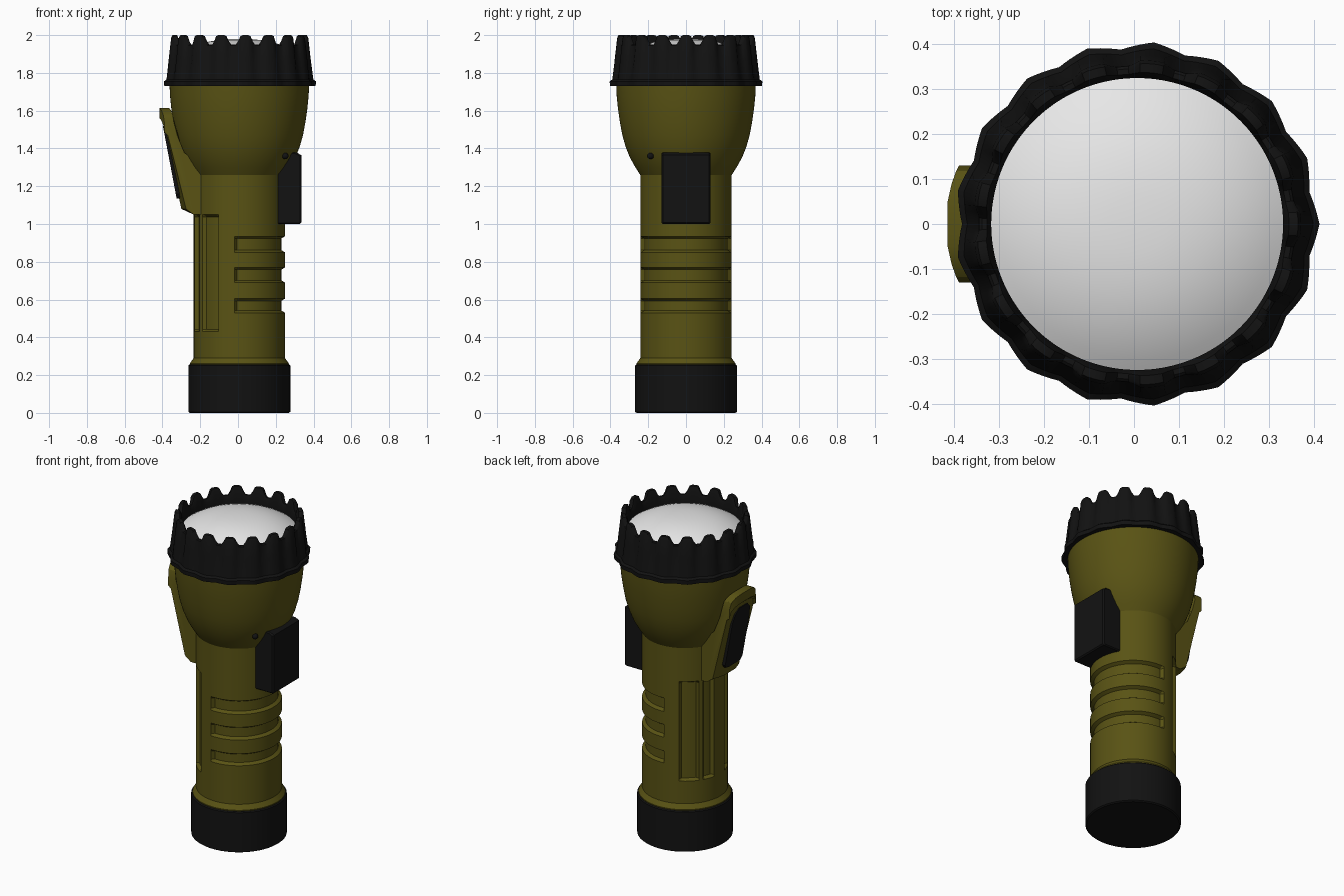
import bpy, bmesh, math

if "Cube" in bpy.data.objects:
    bpy.data.objects.remove(bpy.data.objects["Cube"])

CX = 0.007  # x of the torch axis


def material(name, col):
    m = bpy.data.materials.new(name)
    m.diffuse_color = (*col, 1)
    m.use_nodes = True
    m.node_tree.nodes["Principled BSDF"].inputs["Base Color"].default_value = m.diffuse_color
    return m


OLIVE = material("olive plastic", (0.10, 0.086, 0.007))
BLACK = material("black rubber", (0.006, 0.006, 0.006))
GLASS = material("pale lens", (0.8, 0.8, 0.8))


def finish(name, bm, mat, angle=30):
    bmesh.ops.recalc_face_normals(bm, faces=bm.faces)
    me = bpy.data.meshes.new(name)
    bm.to_mesh(me)
    bm.free()
    ob = bpy.data.objects.new(name, me)
    bpy.context.collection.objects.link(ob)
    me.materials.append(mat)
    bpy.ops.object.select_all(action='DESELECT')
    ob.select_set(True)
    bpy.context.view_layer.objects.active = ob
    bpy.ops.object.shade_smooth_by_angle(angle=math.radians(angle))
    return ob


def skin(name, rings, mat, angle=30):
    """Bridge closed rings of points and cap both ends."""
    bm = bmesh.new()
    rows = [[bm.verts.new(p) for p in ring] for ring in rings]
    n = len(rows[0])
    for a, b in zip(rows, rows[1:]):
        for i in range(n):
            j = (i + 1) % n
            bm.faces.new((a[i], a[j], b[j], b[i]))
    bm.faces.new(rows[0])
    bm.faces.new(rows[-1])
    return finish(name, bm, mat, angle)


def lathe(name, profile, mat, n=64, shape=None, angle=30):
    """Revolve (r, z) points; shape(k, degrees, r, z) may adjust r and z."""
    rings = []
    for k, (r, z) in enumerate(profile):
        ring = []
        for i in range(n):
            a = 360 * i / n
            rr, zz = shape(k, a, r, z) if shape else (r, z)
            t = math.radians(a)
            ring.append((CX + rr * math.cos(t), rr * math.sin(t), zz))
        rings.append(ring)
    return skin(name, rings, mat, angle)


# Tail cap
lathe("tail_cap", [(0.262, 0), (0.27, 0.006), (0.27, 0.25), (0.264, 0.256)], BLACK)

# Body: tube and reflector bowl, with finger grooves (+x) and long slots (-x)
GROOVES = [(0.53, 0.605), (0.69, 0.77), (0.85, 0.935)]
SLOT = (0.43, 1.05)
E = 0.012
levels = []
for lo, hi in GROOVES + [SLOT]:
    levels += [lo, lo + E, hi - E, hi]


def carve(k, a, r, z):
    off = min(a, 360 - a)  # angle away from +x
    if r < 0.2425 and 0.4 < z < 1.1:
        if off <= 93 and any(lo + E / 2 < z < hi - E / 2 for lo, hi in GROOVES):
            r -= 0.02
        if SLOT[0] + E / 2 < z < SLOT[1] - E / 2 and (119 < off < 142 or 150 < off < 167):
            r -= 0.02
    return r, z


tube = [(0.242, z) for z in sorted(levels)]
lathe("body", [(0.262, 0.25), (0.262, 0.262), (0.242, 0.29)] + tube +
      [(0.242, 1.26), (0.268, 1.3), (0.296, 1.35), (0.32, 1.41), (0.337, 1.47),
       (0.35, 1.54), (0.36, 1.61), (0.367, 1.68), (0.37, 1.75)],
      OLIVE, n=120, shape=carve)

# Toothed bezel: 17 ridges ending in teeth
#      ridge r, ridge z, valley r, valley z
BEZEL = [(0.355, 1.73, 0.355, 1.73), (0.404, 1.73, 0.39, 1.73), (0.406, 1.755, 0.39, 1.755),
         (0.392, 1.765, 0.378, 1.765), (0.377, 1.88, 0.362, 1.86), (0.365, 1.985, 0.352, 1.945),
         (0.358, 2.0, 0.346, 1.95), (0.338, 2.0, 0.334, 1.95), (0.325, 1.96, 0.325, 1.93),
         (0.325, 1.88, 0.325, 1.88)]


def teeth(k, a, r, z):
    d = abs((a * 17 / 360 + 0.5) % 1 - 0.5) * 2  # 0 on ridge, 1 in valley
    if k > 3:
        d = min(max((d - 0.3) / 0.5, 0), 1)
        d = d * d * (3 - 2 * d)
    r1, z1, r2, z2 = BEZEL[k]
    return r1 + (r2 - r1) * d, z1 + (z2 - z1) * d


lathe("bezel", [(b[0], b[1]) for b in BEZEL], BLACK, n=17 * 10, shape=teeth, angle=35)

# Domed lens
lathe("lens", [(0.327 * s, 1.98 - 0.085 * s ** 2.5) for s in
               (1, 0.93, 0.85, 0.75, 0.63, 0.5, 0.35, 0.2, 0.05)], GLASS)


def loft_y(name, sections, mat, angle=25):
    """sections: list of (y, [(x, z), ...])"""
    return skin(name, [[(x, y, z) for x, z in pts] for y, pts in sections], mat, angle)


# Switch box on +x
box = [(0.16, 1.0), (0.328, 1.0), (0.335, 1.007), (0.335, 1.365), (0.31, 1.378), (0.16, 1.378)]
inner = [(0.16, 1.006), (0.322, 1.006), (0.327, 1.012), (0.327, 1.36), (0.305, 1.372), (0.16, 1.372)]
loft_y("switch_box", [(-0.13, inner), (-0.123, box), (0.123, box), (0.13, inner)], BLACK)

# Small pin beside the switch
bm = bmesh.new()
bmesh.ops.create_uvsphere(bm, u_segments=12, v_segments=8, radius=0.017)
bmesh.ops.translate(bm, verts=bm.verts, vec=(0.25, -0.187, 1.36))
finish("pin", bm, BLACK)

# Hanger tab on -x: curved outer face, rounded top corners
TAB = [(-0.15, 1.05), (-0.235, 1.05), (-0.30, 1.08), (-0.397, 1.545), (-0.415, 1.56),
       (-0.415, 1.615), (-0.365, 1.615), (-0.347, 1.545), (-0.31, 1.38), (-0.15, 1.25)]


def tab_section(dx, dz):
    return [(x + (dx if x < -0.25 else 0), z - (dz if z > 1.5 else 0)) for x, z in TAB]


half = [(0.05, 0, 0), (0.09, 0.009, 0.012), (0.118, 0.019, 0.035), (0.13, 0.025, 0.075)]
loft_y("hanger_tab", [(-y, tab_section(dx, dz)) for y, dx, dz in reversed(half)] +
       [(y, tab_section(dx, dz)) for y, dx, dz in half], OLIVE)


# Black pad on the outer face of the tab
def pad(z0, z1):
    def face(z):
        return -0.30 - (z - 1.08) * 0.097 / 0.465
    return [(face(z0) + 0.02, z0), (face(z0) - 0.013, z0), (face(z1) - 0.006, z1), (face(z1) + 0.02, z1)]


loft_y("tab_pad", [(-0.085, pad(1.16, 1.43)), (-0.07, pad(1.14, 1.49)), (-0.04, pad(1.135, 1.52)),
                   (0.04, pad(1.135, 1.52)), (0.07, pad(1.14, 1.49)), (0.085, pad(1.16, 1.43))], BLACK)
